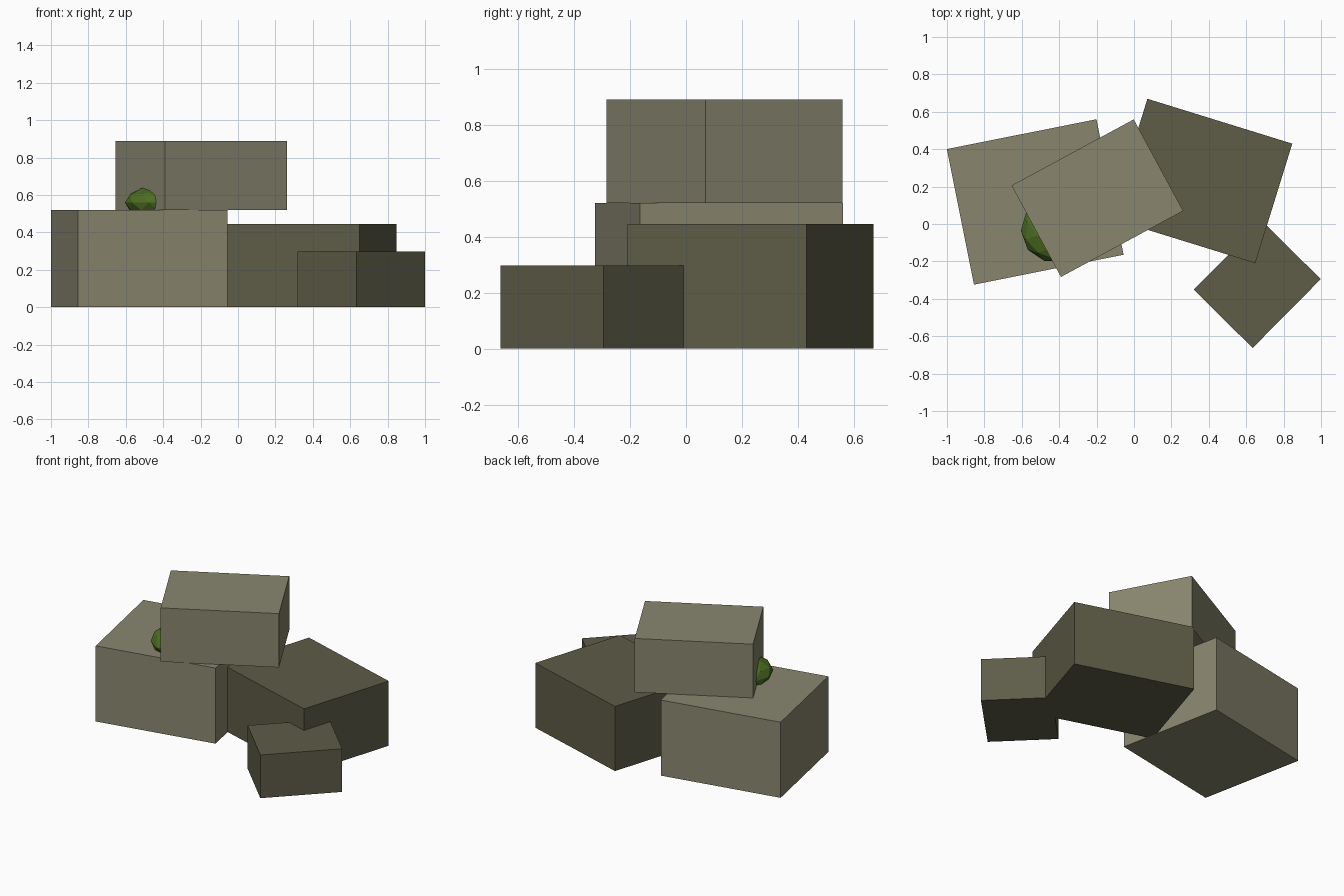
import bpy
import math

default = bpy.data.objects.get("Cube")
if default:
    bpy.data.objects.remove(default, do_unlink=True)


def make_material(name, rgb):
    mat = bpy.data.materials.new(name)
    mat.use_nodes = True
    colour = (*rgb, 1.0)
    mat.diffuse_color = colour
    bsdf = next(n for n in mat.node_tree.nodes if n.type == "BSDF_PRINCIPLED")
    bsdf.inputs["Base Color"].default_value = colour
    bsdf.inputs["Roughness"].default_value = 0.9
    return mat


light_stone = make_material("light stone", (0.25, 0.24, 0.158))
dark_stone = make_material("dark stone", (0.112, 0.107, 0.064))
moss_green = make_material("moss green", (0.075, 0.155, 0.016))


def stone_block(name, centre, size, turn, bottom, top, mat):
    """Rectangular block turned about the vertical axis."""
    bpy.ops.mesh.primitive_cube_add(
        size=1, location=(*centre, (bottom + top) / 2),
        rotation=(0, 0, math.radians(turn)))
    block = bpy.context.object
    block.name = name
    block.scale = (*size, top - bottom)
    block.data.materials.append(mat)
    return block


# Stones resting on the ground
stone_block("large_block", (-0.528, 0.118), (0.816, 0.739), 11.3, 0, 0.52, light_stone)
stone_block("wide_block", (0.36, 0.23), (0.811, 0.669), -17.2, 0, 0.445, dark_stone)
stone_block("small_block", (0.659, -0.323), (0.518, 0.443), 45.3, 0, 0.297, dark_stone)

# Stone stacked on top
stone_block("upper_block", (-0.196, 0.138), (0.743, 0.556), 28.4, 0.52, 0.89, light_stone)

# Faceted moss clump tucked against the upper stone
bpy.ops.mesh.primitive_ico_sphere_add(
    subdivisions=2, radius=1, location=(-0.43, -0.03, 0.56),
    rotation=(0, 0, math.radians(-16)))
moss = bpy.context.object
moss.name = "moss_clump"
moss.scale = (0.175, 0.175, 0.09)
moss.data.materials.append(moss_green)
